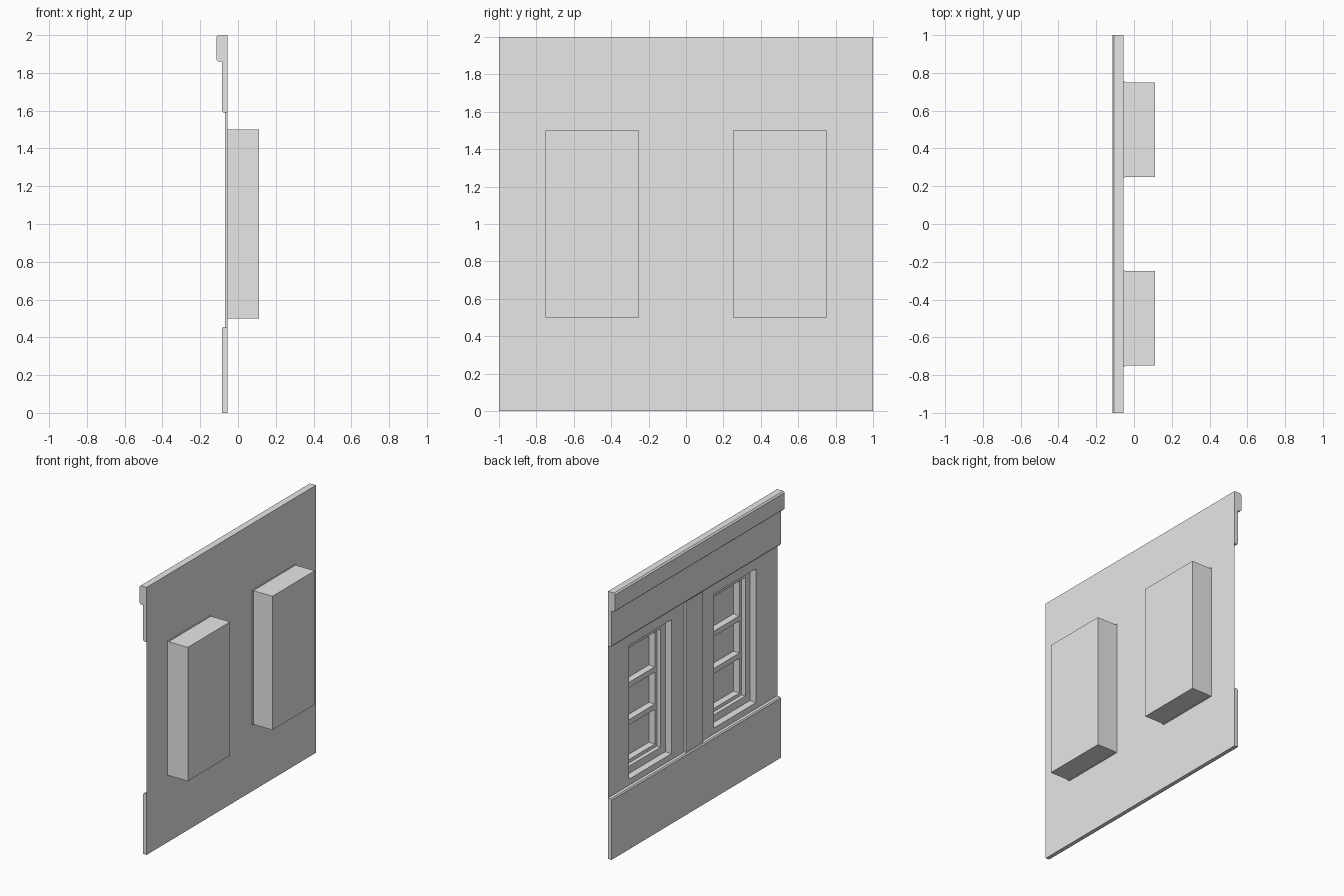
import bpy, bmesh
from mathutils import Matrix, Vector

cube = bpy.data.objects.get("Cube")
if cube:
    bpy.data.objects.remove(cube, do_unlink=True)

grey = bpy.data.materials.new("plain_grey")
grey.use_nodes = True
grey.diffuse_color = (0.8, 0.8, 0.8, 1)
grey.node_tree.nodes["Principled BSDF"].inputs["Base Color"].default_value = (0.8, 0.8, 0.8, 1)


def finish(name, bm):
    mesh = bpy.data.meshes.new(name)
    bm.to_mesh(mesh)
    bm.free()
    mesh.materials.append(grey)
    obj = bpy.data.objects.new(name, mesh)
    bpy.context.collection.objects.link(obj)
    return obj


def add_box(bm, low, high):
    low, high = Vector(low), Vector(high)
    matrix = Matrix.Translation((low + high) / 2) @ Matrix.Diagonal((*(high - low), 1))
    return bmesh.ops.create_cube(bm, size=1, matrix=matrix)["verts"]


def add_ring(bm, x0, x1, y0, y1, z0, z1, w):
    # Rectangular frame: full-height stiles with rails between them
    for y in (y0, y1 - w):
        add_box(bm, (x0, y, z0), (x1, y + w, z1))
    for z in (z0, z1 - w):
        add_box(bm, (x0, y0 + w, z), (x1, y1 - w, z + w))


def moulding(name, profile):
    # Sweep an x-z profile along the full wall width
    bm = bmesh.new()
    face = bm.faces.new([bm.verts.new((x, -1, z)) for x, z in profile])
    swept = bmesh.ops.extrude_face_region(bm, geom=[face])["geom"]
    bmesh.ops.translate(bm, vec=(0, 2, 0),
                        verts=[v for v in swept if isinstance(v, bmesh.types.BMVert)])
    bmesh.ops.recalc_face_normals(bm, faces=bm.faces)
    finish(name, bm)


BACK = -0.055   # wall plane
Z0, Z1 = 0.5, 1.5

# Wall sheet with two window openings
bm = bmesh.new()
ys = (-1, -0.75, -0.25, 0.25, 0.75, 1)
zs = (0, Z0, Z1, 2)
grid = [[bm.verts.new((BACK, y, z)) for z in zs] for y in ys]
for i in range(len(ys) - 1):
    for j in range(len(zs) - 1):
        if not (i in (1, 3) and j == 1):
            bm.faces.new((grid[i][j], grid[i][j + 1], grid[i + 1][j + 1], grid[i + 1][j]))
finish("wall", bm)

# Horizontal mouldings with eased edges
c = 0.01
moulding("base_panel", [(BACK, 0), (-0.085, 0), (-0.085, 0.445),
                        (-0.078, 0.455), (BACK, 0.455)])
moulding("frieze", [(BACK, 1.59), (-0.078, 1.59), (-0.085, 1.6),
                    (-0.085, 1.86), (BACK, 1.86)])
moulding("cornice", [(BACK, 1.86), (-0.115 + c, 1.86), (-0.115, 1.86 + c),
                     (-0.115, 2 - c), (-0.115 + c, 2), (BACK, 2)])

# Pilaster between the windows
bm = bmesh.new()
add_box(bm, (-0.07, -0.1, 0.455), (BACK, 0.1, 1.59))
finish("pilaster", bm)

for side, cy in (("right", -0.5), ("left", 0.5)):
    y0, y1 = cy - 0.25, cy + 0.25

    # Box behind the opening, open towards the wall
    bm = bmesh.new()
    add_box(bm, (BACK, y0, Z0), (0.11, y1, Z1))
    bm.normal_update()
    bmesh.ops.delete(bm, geom=[f for f in bm.faces if f.normal.x < -0.9], context="FACES")
    finish(side + "_window_box", bm)

    # Thin lip where the box meets the wall
    bm = bmesh.new()
    lip = 0.004
    add_ring(bm, BACK, -0.048, y0 - lip, y1 + lip, Z0 - lip, Z1 + lip, lip)
    finish(side + "_window_lip", bm)

    # Outer frame
    e = 0.002
    bm = bmesh.new()
    add_ring(bm, -0.005, 0.1, y0 + e, y1 - e, Z0 + e, Z1 - e, 0.055)
    finish(side + "_window_frame", bm)

    # Sash with two horizontal glazing bars
    f, s = 0.057, 0.025
    bm = bmesh.new()
    add_ring(bm, 0.025, 0.1, y0 + f, y1 - f, Z0 + f, Z1 - f, s)
    low, high = Z0 + f + s, Z1 - f - s
    for k in (1, 2):
        z = low + (high - low) * k / 3
        add_box(bm, (0.025, y0 + f + s, z - 0.02), (0.08, y1 - f - s, z + 0.02))
    finish(side + "_window_sash", bm)

    # Pane
    bm = bmesh.new()
    add_box(bm, (0.075, y0 + f, Z0 + f), (0.083, y1 - f, Z1 - f))
    finish(side + "_window_pane", bm)
